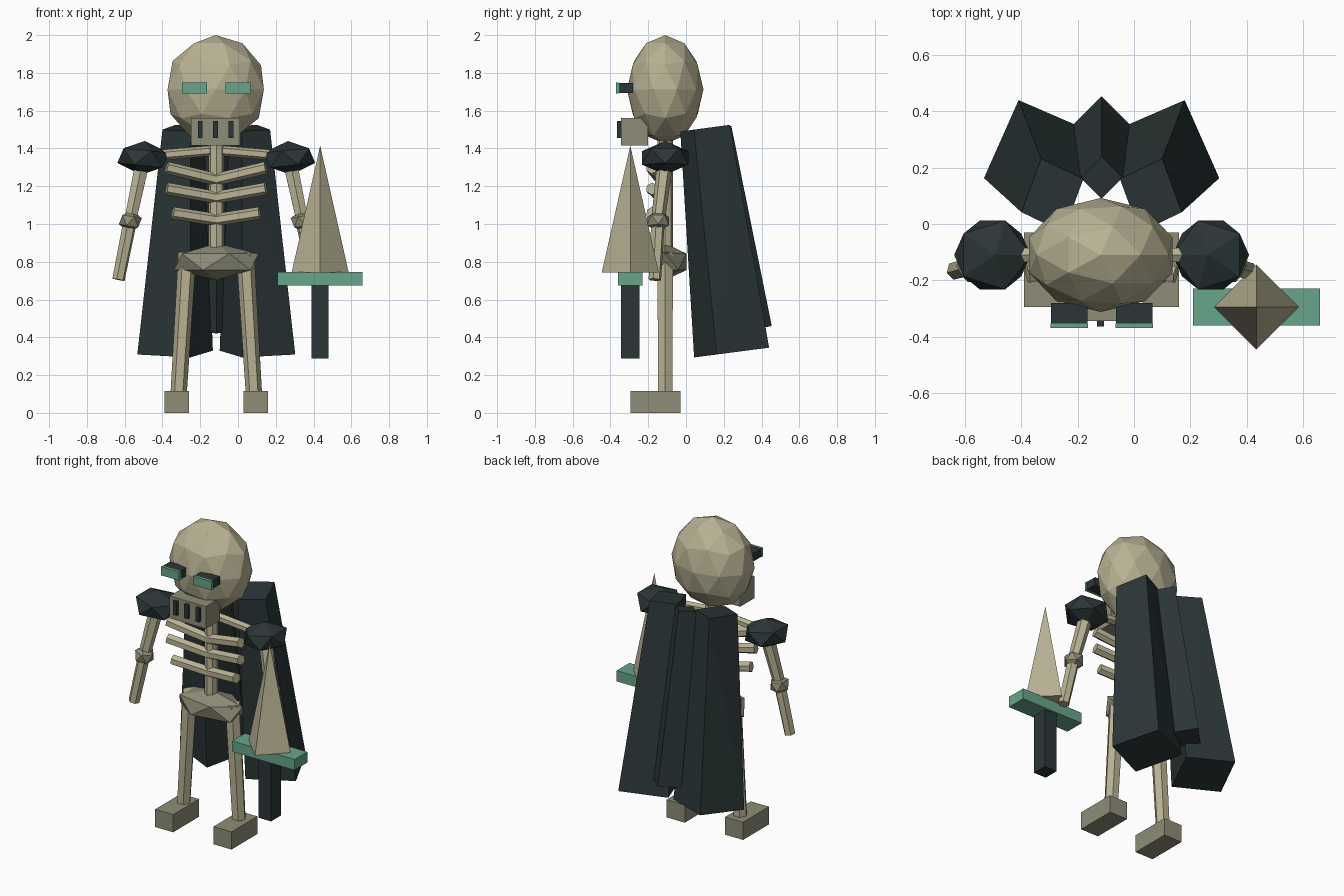
import bpy, bmesh, math
from mathutils import Vector, Matrix

if "Cube" in bpy.data.objects:
    bpy.data.objects.remove(bpy.data.objects["Cube"])

CX, CY = -0.115, -0.11          # body axis


def srgb(h):
    c = [int(h[i:i + 2], 16) / 255 for i in (0, 2, 4)]
    return [v / 12.92 if v < 0.04045 else ((v + 0.055) / 1.055) ** 2.4 for v in c] + [1]


def material(name, h):
    m = bpy.data.materials.new(name)
    m.diffuse_color = srgb(h)
    m.use_nodes = True
    m.node_tree.nodes["Principled BSDF"].inputs["Base Color"].default_value = m.diffuse_color
    return m


BONE = material("bone", "B8B293")
GREY = material("dull_bone", "8E8D78")
DARK = material("dark_cloth", "2B3637")
GREEN = material("green_metal", "68A58B")


def finish(name, bm, mat):
    bmesh.ops.recalc_face_normals(bm, faces=bm.faces)
    me = bpy.data.meshes.new(name)
    bm.to_mesh(me)
    bm.free()
    me.materials.append(mat)
    ob = bpy.data.objects.new(name, me)
    bpy.context.collection.objects.link(ob)
    return ob


def box(name, mat, x, y, z):
    bm = bmesh.new()
    bmesh.ops.create_cube(bm, size=1)
    for v in bm.verts:
        v.co = [(a + b) / 2 + c * (b - a) for (a, b), c in zip((x, y, z), v.co)]
    return finish(name, bm, mat)


def ball(name, mat, center, size, subdiv=1, tilt=0.0):
    """Faceted ball stretched to the given overall size."""
    bm = bmesh.new()
    bmesh.ops.create_icosphere(bm, subdivisions=subdiv, radius=1)
    ext = [max(abs(v.co[i]) for v in bm.verts) for i in range(3)]
    for v in bm.verts:
        v.co = [v.co[i] / ext[i] * size[i] / 2 for i in range(3)]
    bm.transform(Matrix.Translation(center) @ Matrix.Rotation(tilt, 4, 'Y'))
    return finish(name, bm, mat)


def rod(name, mat, a, b, r1, r2=None, sides=6):
    """Tapered prism running from a to b."""
    a, b = Vector(a), Vector(b)
    bm = bmesh.new()
    bmesh.ops.create_cone(bm, cap_ends=True, segments=sides, radius1=r1,
                          radius2=r1 if r2 is None else r2, depth=(b - a).length)
    rot = (b - a).to_track_quat('Z', 'Y').to_matrix().to_4x4()
    bm.transform(Matrix.Translation((a + b) / 2) @ rot)
    return finish(name, bm, mat)


def hull(name, mat, pts):
    bm = bmesh.new()
    for p in pts:
        bm.verts.new(p)
    bmesh.ops.convex_hull(bm, input=bm.verts)
    bmesh.ops.dissolve_limit(bm, angle_limit=0.03, verts=bm.verts, edges=bm.edges)
    return finish(name, bm, mat)


def mirror(ob):
    """Copy a part across the body axis."""
    me = ob.data.copy()
    me.transform(Matrix.Translation((2 * CX, 0, 0)) @ Matrix.Scale(-1, 4, (1, 0, 0)))
    me.flip_normals()
    other = bpy.data.objects.new(ob.name.replace("right_", "left_"), me)
    bpy.context.collection.objects.link(other)


# Head
ball("skull", BONE, (CX - 0.003, CY, 1.712), (0.51, 0.405, 0.576), 2)
box("jaw", GREY, (-0.25, 0.01), (-0.345, -0.2), (1.415, 1.56))
for i in (-1, 0, 1):
    x = -0.119 + 0.081 * i
    box("tooth_gap", DARK, (x - 0.013, x + 0.013), (-0.365, -0.335), (1.455, 1.545))

# Spine and pelvis
rod("spine", BONE, (CX, CY, 0.82), (CX, CY, 1.46), 0.042, sides=8)
ball("pelvis", GREY, (CX, CY, 0.80), (0.45, 0.225, 0.195))

# Paired parts, built on the -x side and mirrored
pair = [
    box("right_eye_socket", DARK, (-0.295, -0.166), (-0.356, -0.28), (1.694, 1.746)),
    box("right_eye", GREEN, (-0.297, -0.164), (-0.37, -0.354), (1.692, 1.748)),
    rod("right_collarbone", BONE, (CX, CY, 1.39), (-0.46, CY, 1.36), 0.028),
    ball("right_shoulder_pad", DARK, (-0.503, CY, 1.35), (0.265, 0.245, 0.18), 1, 0.1),
    rod("right_upper_arm", BONE, (-0.505, -0.11, 1.33), (-0.57, -0.148, 1.02), 0.043, 0.036),
    ball("right_elbow", GREY, (-0.57, -0.148, 1.015), (0.115, 0.115, 0.115), 1, 0.17),
    rod("right_forearm", BONE, (-0.57, -0.148, 1.02), (-0.633, -0.165, 0.705), 0.037, 0.034),
    rod("right_leg", BONE, (-0.315, CY, 0.09), (-0.268, CY, 0.85), 0.043, 0.048),
    box("right_foot", GREY, (-0.39, -0.26), (-0.295, -0.03), (0, 0.115)),
]
for x, z0, z1 in ((-0.378, 1.235, 1.298), (-0.378, 1.14, 1.187), (-0.345, 1.022, 1.058)):
    pair.append(rod("right_rib", BONE, (CX, -0.13, z0), (x, -0.18, z1), 0.033))

# Cape: side panel as a tapered, tilted block
bottom = [(-0.41, 0.44), (-0.533, 0.163), (-0.253, 0.043), (-0.133, 0.32)]
top = [(-0.33, 0.232), (-0.40, 0.042), (-0.25, -0.03), (-0.18, 0.16)]
pair.append(hull("right_cape_panel", DARK,
                 [(x, y, 0.288 + 0.13 * y) for x, y in bottom] +
                 [(x, y, 1.494 + 0.133 * y) for x, y in top]))
for ob in pair:
    mirror(ob)

# Cape: centre fold, square block set cornerwise
pts = []
for y, r, z in ((0.354, 0.1, 0.44), (0.165, 0.075, 1.505)):
    for k in range(4):
        a = k * math.pi / 2
        dy = r * math.sin(a)
        pts.append((CX + r * math.cos(a), y + dy, z + 0.2 * dy))
hull("cape_centre_fold", DARK, pts)

# Sword
SX, SY = 0.435, -0.295
rod("sword_blade", BONE, (SX, SY, 0.743), (SX, SY, 1.415), 0.151, 0, 4)
box("sword_guard", GREEN, (0.21, 0.66), (SY - 0.065, SY + 0.065), (0.675, 0.745))
box("sword_grip", DARK, (SX - 0.045, SX + 0.045), (SY - 0.05, SY + 0.05), (0.288, 0.68))
